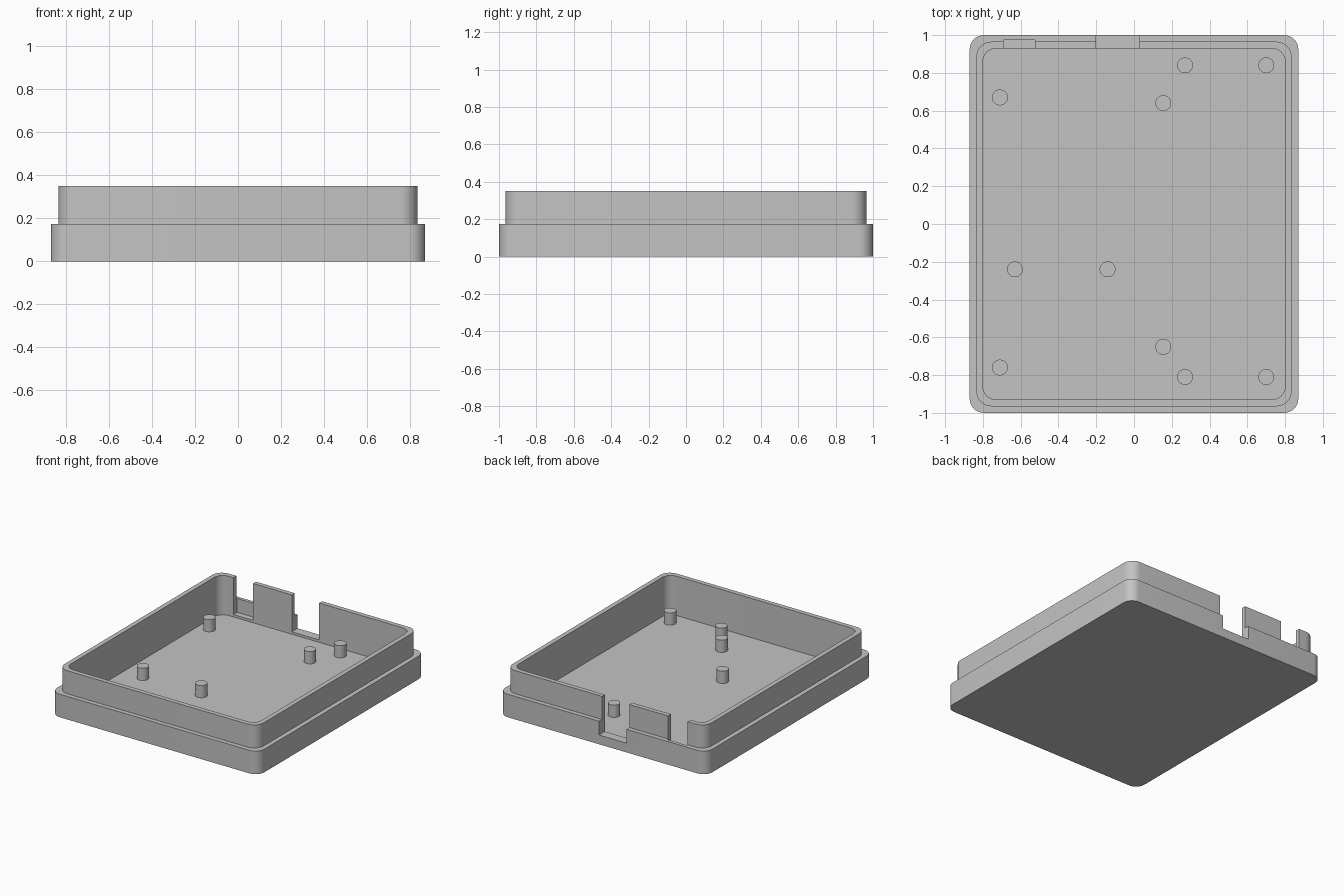
import bpy
import bmesh
import math

if "Cube" in bpy.data.objects:
    bpy.data.objects.remove(bpy.data.objects["Cube"], do_unlink=True)

FLOOR, LEDGE, TOP = 0.052, 0.175, 0.35
POST_TOP, POST_RADIUS = 0.145, 0.042

grey = bpy.data.materials.new("plain grey")
grey.use_nodes = True
grey.diffuse_color = (0.55, 0.55, 0.55, 1)
grey.node_tree.nodes["Principled BSDF"].inputs["Base Color"].default_value = grey.diffuse_color


def make_object(name, bm):
    bmesh.ops.recalc_face_normals(bm, faces=bm.faces)
    mesh = bpy.data.meshes.new(name)
    bm.to_mesh(mesh)
    bm.free()
    mesh.materials.append(grey)
    obj = bpy.data.objects.new(name, mesh)
    bpy.context.collection.objects.link(obj)
    return obj


def activate(obj):
    bpy.ops.object.select_all(action='DESELECT')
    obj.select_set(True)
    bpy.context.view_layer.objects.active = obj


def rounded_loop(bm, half_x, half_y, radius, z, steps=8):
    verts = []
    for corner, (sx, sy) in enumerate([(1, 1), (-1, 1), (-1, -1), (1, -1)]):
        for i in range(steps + 1):
            a = (corner + i / steps) * math.pi / 2
            verts.append(bm.verts.new((sx * (half_x - radius) + radius * math.cos(a),
                                       sy * (half_y - radius) + radius * math.sin(a), z)))
    return verts


def cut_box(target, x0, x1, y0, y1, z0, z1):
    bm = bmesh.new()
    bmesh.ops.create_cube(bm, size=1)
    for v in bm.verts:
        v.co = (x0 + (v.co.x + 0.5) * (x1 - x0),
                y0 + (v.co.y + 0.5) * (y1 - y0),
                z0 + (v.co.z + 0.5) * (z1 - z0))
    cutter = make_object("cutter", bm)
    cutter.hide_render = True
    activate(target)
    mod = target.modifiers.new("cut", 'BOOLEAN')
    mod.operation = 'DIFFERENCE'
    mod.solver = 'EXACT'
    mod.object = cutter
    bpy.ops.object.modifier_apply(modifier=mod.name)
    bpy.data.objects.remove(cutter, do_unlink=True)


# Tray shell: outer wall, ledge, raised lip and inner floor as one loft
bm = bmesh.new()
OUTER, LIP, INNER = (0.87, 1.0, 0.075), (0.835, 0.965, 0.08), (0.80, 0.93, 0.07)
loops = [rounded_loop(bm, *size, z) for size, z in
         [(OUTER, 0), (OUTER, LEDGE), (LIP, LEDGE), (LIP, TOP), (INNER, TOP), (INNER, FLOOR)]]
for low, high in zip(loops, loops[1:]):
    for i in range(len(low)):
        j = (i + 1) % len(low)
        bm.faces.new((low[i], low[j], high[j], high[i]))
bm.faces.new(loops[0])
bm.faces.new(loops[-1])
shell = make_object("tray_shell", bm)

# Rear cable notch through both walls, and a pocket through the lip only
cut_box(shell, -0.20, 0.03, 0.88, 1.1, 0.07, 0.5)
cut_box(shell, -0.69, -0.525, 0.88, 0.975, 0.07, 0.5)
activate(shell)
bpy.ops.object.shade_smooth_by_angle(angle=math.radians(30))

# Mounting posts standing on the floor
posts = [(0.27, 0.84), (0.70, 0.84), (-0.71, 0.67), (0.155, 0.64), (-0.63, -0.24),
         (-0.14, -0.24), (0.155, -0.65), (-0.71, -0.76), (0.27, -0.81), (0.70, -0.81)]
for n, (x, y) in enumerate(posts, 1):
    bm = bmesh.new()
    height = POST_TOP - FLOOR + 0.01
    bmesh.ops.create_cone(bm, cap_ends=True, segments=32, radius1=POST_RADIUS,
                          radius2=POST_RADIUS, depth=height)
    post = make_object(f"mounting_post_{n}", bm)
    post.location = (x, y, POST_TOP - height / 2)
    activate(post)
    bpy.ops.object.shade_smooth_by_angle(angle=math.radians(30))
